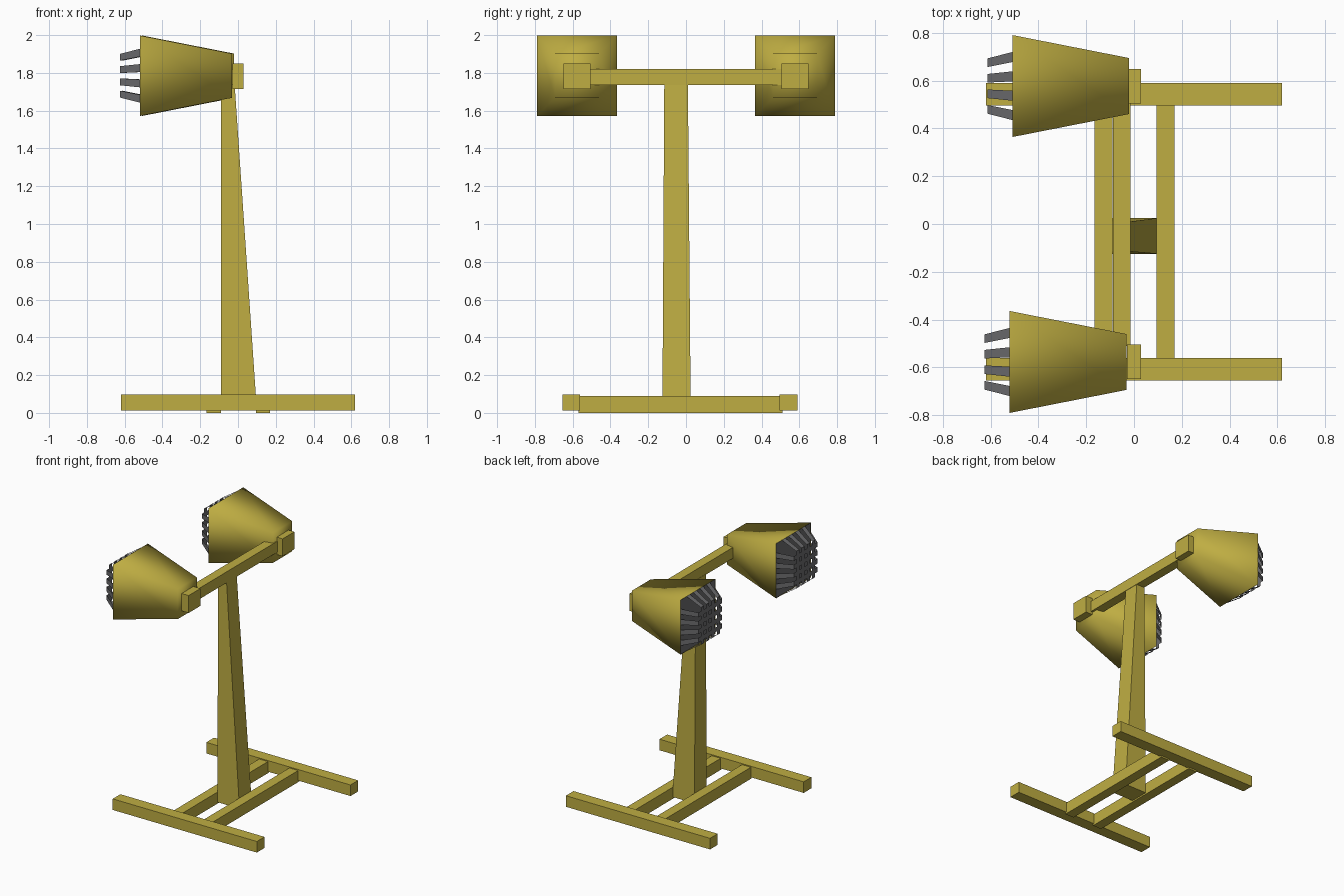
import bpy

if "Cube" in bpy.data.objects:
    bpy.data.objects.remove(bpy.data.objects["Cube"])


def material(name, rgb):
    m = bpy.data.materials.new(name)
    m.diffuse_color = (*rgb, 1)
    m.use_nodes = True
    m.node_tree.nodes["Principled BSDF"].inputs["Base Color"].default_value = m.diffuse_color
    return m


YELLOW = material("mustard yellow", (0.52, 0.42, 0.055))
GREY = material("dark grey", (0.15, 0.15, 0.155))


def mesh_object(name, verts, faces, mat, smooth=False):
    me = bpy.data.meshes.new(name)
    me.from_pydata(verts, [], faces)
    me.materials.append(mat)
    for p in me.polygons:
        p.use_smooth = smooth
    ob = bpy.data.objects.new(name, me)
    bpy.context.collection.objects.link(ob)
    return ob


BOX = [(0, 3, 2, 1), (4, 5, 6, 7), (0, 1, 5, 4), (1, 2, 6, 5), (2, 3, 7, 6), (3, 0, 4, 7)]


def taper(name, low, high, z0, z1):
    """Box whose bottom and top rectangles are (x0, x1, y0, y1)."""
    v = []
    for (x0, x1, y0, y1), z in ((low, z0), (high, z1)):
        v += [(x0, y0, z), (x1, y0, z), (x1, y1, z), (x0, y1, z)]
    return mesh_object(name, v, BOX, YELLOW)


def box(name, x0, x1, y0, y1, z0, z1):
    return taper(name, (x0, x1, y0, y1), (x0, x1, y0, y1), z0, z1)


# Base: two long feet joined by two cross beams
for side, y in (("front", -0.607), ("back", 0.543)):
    box(side + "_foot", -0.62, 0.62, y - 0.047, y + 0.047, 0.012, 0.098)
for side, x in (("left", -0.128), ("right", 0.132)):
    box(side + "_base_beam", x - 0.038, x + 0.038, -0.57, 0.51, 0.0, 0.09)

# Tapered post and top crossbar
taper("post", (-0.09, 0.10, -0.125, 0.025), (-0.09, -0.018, -0.115, 0.01), 0.012, 1.74)
box("crossbar", -0.088, -0.015, -0.51, 0.51, 1.735, 1.82)

ZC = 1.785          # lamp centre height
BIG, SMALL, TIP = 0.213, 0.117, 0.145
SLATS = (-1.5, -0.5, 0.5, 1.5)


def square(x, yc, h):
    return [(x, yc - h, ZC - h), (x, yc + h, ZC - h), (x, yc + h, ZC + h), (x, yc - h, ZC + h)]


def lamp(label, yc, xb):
    xf, xt = xb - 0.488, xb - 0.593
    # Mount block behind the housing
    box(label + "_mount", -0.03, 0.03, yc - 0.072, yc + 0.072, 1.715, 1.85)
    # Smooth shaded square housing
    mesh_object(label + "_housing", square(xf, yc, BIG) + square(xb, yc, SMALL),
                BOX[1:], YELLOW, True)
    # Lens plate closing the wide end
    mesh_object(label + "_lens", square(xf + 0.002, yc, BIG - 0.002), [(0, 3, 2, 1)], GREY)
    # Grille: tapered slats on four slanted sides, plus a grid on the front
    v, f = [], []

    def quad(pts):
        f.append(tuple(range(len(v), len(v) + 4)))
        v.extend((x, yc + a, ZC + b) for x, a, b in pts)

    for s in SLATS:
        c0, c1, w0, w1 = s * 0.081, s * 0.065, 0.021, 0.018
        for sign in (-1, 1):
            B, T = sign * BIG, sign * TIP
            quad([(xf, B, c0 - w0), (xf, B, c0 + w0), (xt, T, c1 + w1), (xt, T, c1 - w1)][::sign])
            quad([(xf, c0 - w0, B), (xf, c0 + w0, B), (xt, c1 + w1, T), (xt, c1 - w1, T)][::-sign])
        quad([(xt, -TIP, c1 - w1), (xt, -TIP, c1 + w1), (xt, TIP, c1 + w1), (xt, TIP, c1 - w1)])
        quad([(xt - 0.001, c1 - w1, -TIP), (xt - 0.001, c1 - w1, TIP),
              (xt - 0.001, c1 + w1, TIP), (xt - 0.001, c1 + w1, -TIP)])
    mesh_object(label + "_grille", v, f, GREY)


lamp("front_lamp", -0.577, -0.032)
lamp("back_lamp", 0.577, -0.02)
